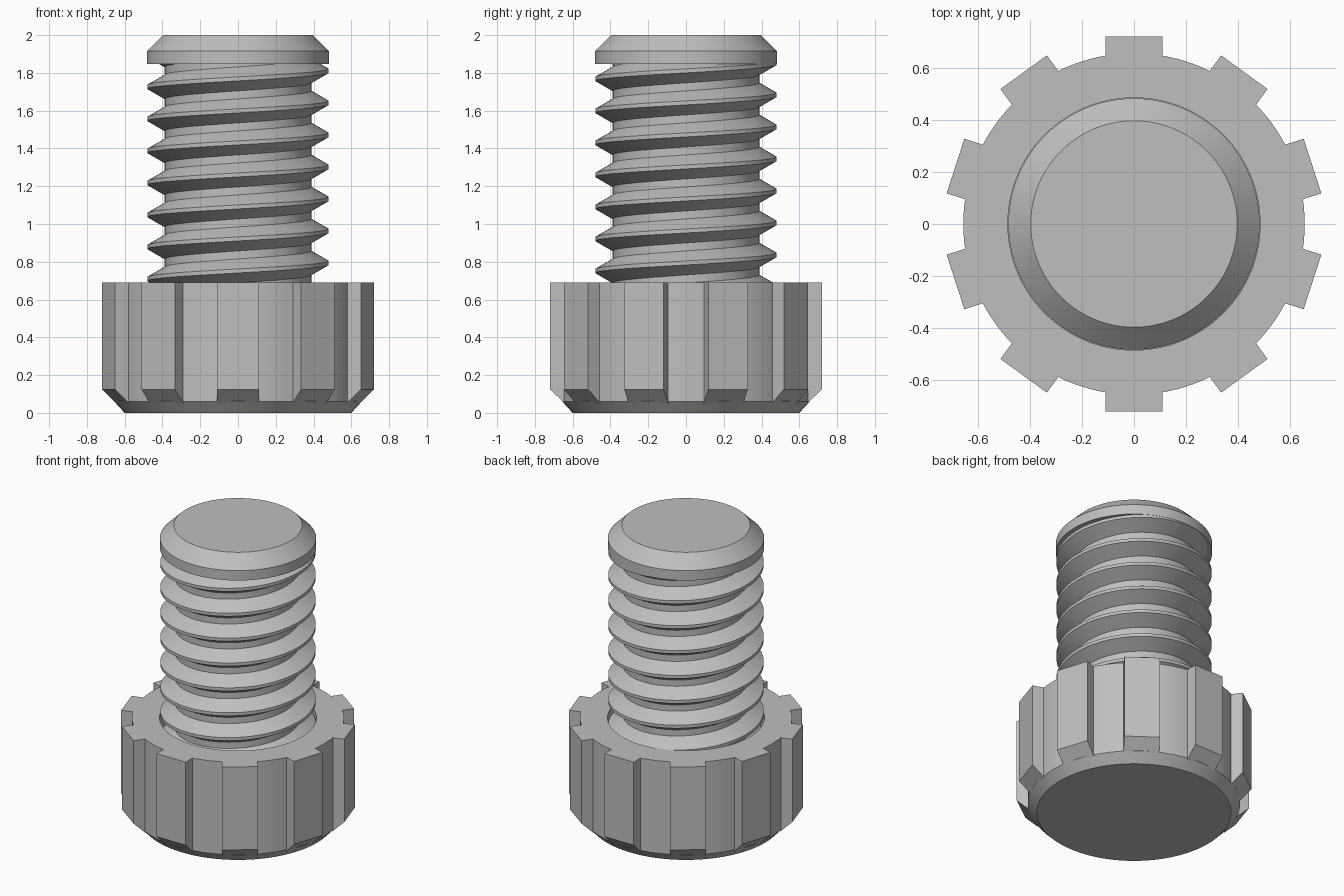
import bpy, bmesh, math
from mathutils import Matrix

if "Cube" in bpy.data.objects:
    bpy.data.objects.remove(bpy.data.objects["Cube"])

# Single grey metal
grey = bpy.data.materials.new("grey metal")
grey.use_nodes = True
colour = (0.52, 0.52, 0.52, 1)
grey.diffuse_color = colour
grey.node_tree.nodes["Principled BSDF"].inputs["Base Color"].default_value = colour


def finish(bm, name, smooth=True):
    bmesh.ops.remove_doubles(bm, verts=bm.verts, dist=1e-5)
    bmesh.ops.dissolve_degenerate(bm, edges=bm.edges, dist=1e-5)
    bmesh.ops.recalc_face_normals(bm, faces=bm.faces)
    mesh = bpy.data.meshes.new(name)
    bm.to_mesh(mesh)
    bm.free()
    mesh.materials.append(grey)
    ob = bpy.data.objects.new(name, mesh)
    bpy.context.collection.objects.link(ob)
    if smooth:
        bpy.ops.object.select_all(action='DESELECT')
        ob.select_set(True)
        bpy.context.view_layer.objects.active = ob
        bpy.ops.object.shade_smooth_by_angle(angle=math.radians(25))
    return ob


def lathe(name, profile, steps=120):
    bm = bmesh.new()
    verts = [bm.verts.new((r, 0, z)) for r, z in profile]
    edges = [bm.edges.new(pair) for pair in zip(verts, verts[1:])]
    bmesh.ops.spin(bm, geom=verts + edges, cent=(0, 0, 0), axis=(0, 0, 1),
                   angle=math.tau, steps=steps, use_duplicate=False)
    return finish(bm, name)


# Head with bottom chamfer and a bore that takes the thread
HEAD_TOP, BORE = 0.69, 0.5
lathe("head", [(0, 0), (0.6, 0), (0.655, 0.06), (0.655, HEAD_TOP),
               (0.484, HEAD_TOP), (0.484, BORE), (0, BORE)])

# Ten grip ribs, chamfered at the bottom
bm = bmesh.new()
section = [(0.642, 0.05), (0.72, 0.125), (0.72, HEAD_TOP), (0.642, HEAD_TOP)]
for i in range(10):
    turn = Matrix.Rotation(math.tau * (i / 10 + 0.25), 4, 'Z')
    face = bm.faces.new([bm.verts.new(turn @ Matrix.Translation((d, -0.11, z)).translation)
                         for d, z in section])
    out = bmesh.ops.extrude_face_region(bm, geom=[face], use_keep_orig=True)
    moved = [v for v in out["geom"] if isinstance(v, bmesh.types.BMVert)]
    shift = turn.to_3x3() @ Matrix.Translation((0, 0.22, 0)).translation
    bmesh.ops.translate(bm, verts=moved, vec=shift)
finish(bm, "grip_ribs", smooth=False)

# Right-handed thread: one pitch of the profile swept along a helix
PITCH, CREST, ROOT = 0.1695, 0.48, 0.388
SEGMENTS, TURNS = 96, 11
LOW, HIGH = BORE, 1.88
profile = [(ROOT, -0.5), (ROOT, -0.375), (CREST, -0.0625),
           (CREST, 0.0625), (ROOT, 0.375), (ROOT, 0.5)]
start = 0.709 - 3 * PITCH
bm = bmesh.new()
previous = None
for i in range(SEGMENTS * TURNS + 1):
    t = i / SEGMENTS
    a = math.tau * t + math.pi
    row = [bm.verts.new((r * math.cos(a), r * math.sin(a),
                         min(max(start + (t + k) * PITCH, LOW), HIGH)))
           for r, k in profile]
    if previous:
        for j in range(len(profile) - 1):
            quad = (previous[j], row[j], row[j + 1], previous[j + 1])
            # skip strips squashed flat beyond the ends
            if max(v.co.z for v in quad) - min(v.co.z for v in quad) > 1e-6:
                bm.faces.new(quad)
    previous = row
bmesh.ops.delete(bm, geom=[v for v in bm.verts if not v.link_faces], context='VERTS')
finish(bm, "thread")

# Plain chamfered tip
lathe("tip", [(0, 1.848), (0.482, 1.848), (0.482, 1.915), (0.396, 2), (0, 2)])
